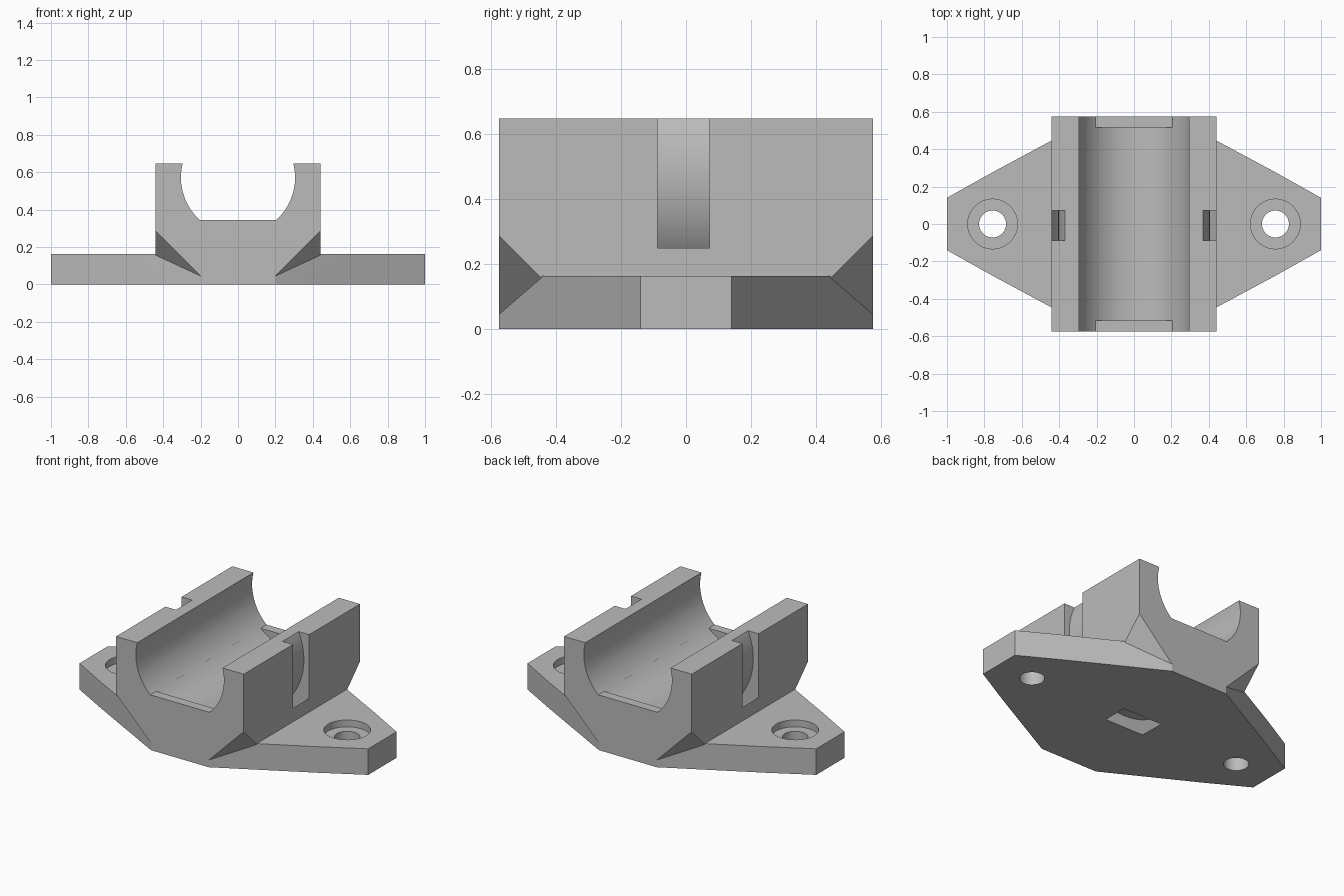
import bpy, bmesh
from math import pi, sin, cos, asin
from mathutils import Vector

if "Cube" in bpy.data.objects:
    bpy.data.objects.remove(bpy.data.objects["Cube"])

# Main dimensions
HALF_W, HALF_L, TOP = 0.442, 0.575, 0.647
BASE_T = 0.163
BORE_Z, BORE_R, LIP_Z = 0.571, 0.305, 0.345
TIE_Z, TIE_IN, TIE_OUT = 0.48, 0.405, 0.499

grey = bpy.data.materials.new("grey plastic")
grey.use_nodes = True
colour = (0.5, 0.5, 0.5, 1)
grey.diffuse_color = colour
grey.node_tree.nodes["Principled BSDF"].inputs["Base Color"].default_value = colour


def make_object(name, bm):
    bmesh.ops.recalc_face_normals(bm, faces=bm.faces)
    mesh = bpy.data.meshes.new(name)
    bm.to_mesh(mesh)
    bm.free()
    mesh.materials.append(grey)
    ob = bpy.data.objects.new(name, mesh)
    bpy.context.collection.objects.link(ob)
    return ob


def prism(name, points, axis, start, end):
    """Extrude a 2D outline along z (x, y points) or y (x, z points)."""
    bm = bmesh.new()
    place = (lambda a, b: (a, b, start)) if axis == "z" else (lambda a, b: (a, start, b))
    face = bm.faces.new([bm.verts.new(place(a, b)) for a, b in points])
    new = bmesh.ops.extrude_face_region(bm, geom=[face])["geom"]
    shift = Vector((0, 0, end - start)) if axis == "z" else Vector((0, end - start, 0))
    bmesh.ops.translate(bm, vec=shift, verts=[g for g in new if isinstance(g, bmesh.types.BMVert)])
    return make_object(name, bm)


def arc(r, cx=0, cz=0, a0=0, a1=2 * pi, n=96):
    closed = a1 - a0 > 2 * pi - 0.001
    steps = n if closed else n + 1
    return [(cx + r * cos(a0 + (a1 - a0) * i / n), cz + r * sin(a0 + (a1 - a0) * i / n))
            for i in range(steps)]


def combine(target, tool, operation):
    mod = target.modifiers.new("join", "BOOLEAN")
    mod.operation, mod.object, mod.solver = operation, tool, "EXACT"
    bpy.context.view_layer.objects.active = target
    bpy.ops.object.modifier_apply(modifier=mod.name)
    bpy.data.objects.remove(tool)


# Mounting plate with tapered ears
quarter = [(1, 0.14), (0.75, 0.28), (0.2, HALF_L)]
outline = (quarter + [(-x, y) for x, y in reversed(quarter)]
           + [(-x, -y) for x, y in quarter] + [(x, -y) for x, y in reversed(quarter)])
plate = prism("mounting_plate", outline, "z", 0, BASE_T)

# Bearing block with its four lower corners sliced off at a slant
bm = bmesh.new()
bmesh.ops.create_cube(bm, size=1)
for v in bm.verts:
    v.co = (v.co.x * 2 * HALF_W, v.co.y * 2 * HALF_L, (v.co.z + 0.5) * TOP)
for sx in (-1, 1):
    for sy in (-1, 1):
        cut = bmesh.ops.bisect_plane(bm, geom=bm.verts[:] + bm.edges[:] + bm.faces[:],
                                     plane_co=(sx * HALF_W, sy * HALF_L, 0.287),
                                     plane_no=(sx, sy, -1), clear_outer=True)
        edges = [g for g in cut["geom_cut"] if isinstance(g, bmesh.types.BMEdge)]
        bmesh.ops.contextual_create(bm, geom=edges)
body = make_object("bearing_holder", bm)
combine(body, plate, "UNION")

# Bearing bore, leaving a flat stop lip at each end
combine(body, prism("bore_cutter", arc(BORE_R, 0, BORE_Z), "y", -0.517, 0.517), "DIFFERENCE")
low = asin((LIP_Z - BORE_Z) / BORE_R)
combine(body, prism("end_cutter", arc(BORE_R, 0, BORE_Z, low, pi - low), "y", -0.7, 0.7), "DIFFERENCE")

# Curved cable tie channel around the bore
ring = prism("tie_cutter", arc(TIE_OUT, 0, TIE_Z), "y", -0.087, 0.073)
combine(ring, prism("tie_core", arc(TIE_IN, 0, TIE_Z), "y", -0.2, 0.2), "DIFFERENCE")
combine(body, ring, "DIFFERENCE")

# Counterbored screw holes
for side in (-1, 1):
    x = side * 0.756
    combine(body, prism("screw_cutter", arc(0.072, x, n=48), "z", -0.1, 0.3), "DIFFERENCE")
    combine(body, prism("head_cutter", arc(0.133, x, n=48), "z", BASE_T - 0.043, 0.3), "DIFFERENCE")

# Smooth curved walls, crisp edges
bpy.ops.object.select_all(action="DESELECT")
body.select_set(True)
bpy.context.view_layer.objects.active = body
bpy.ops.object.shade_smooth_by_angle(angle=pi / 9)
